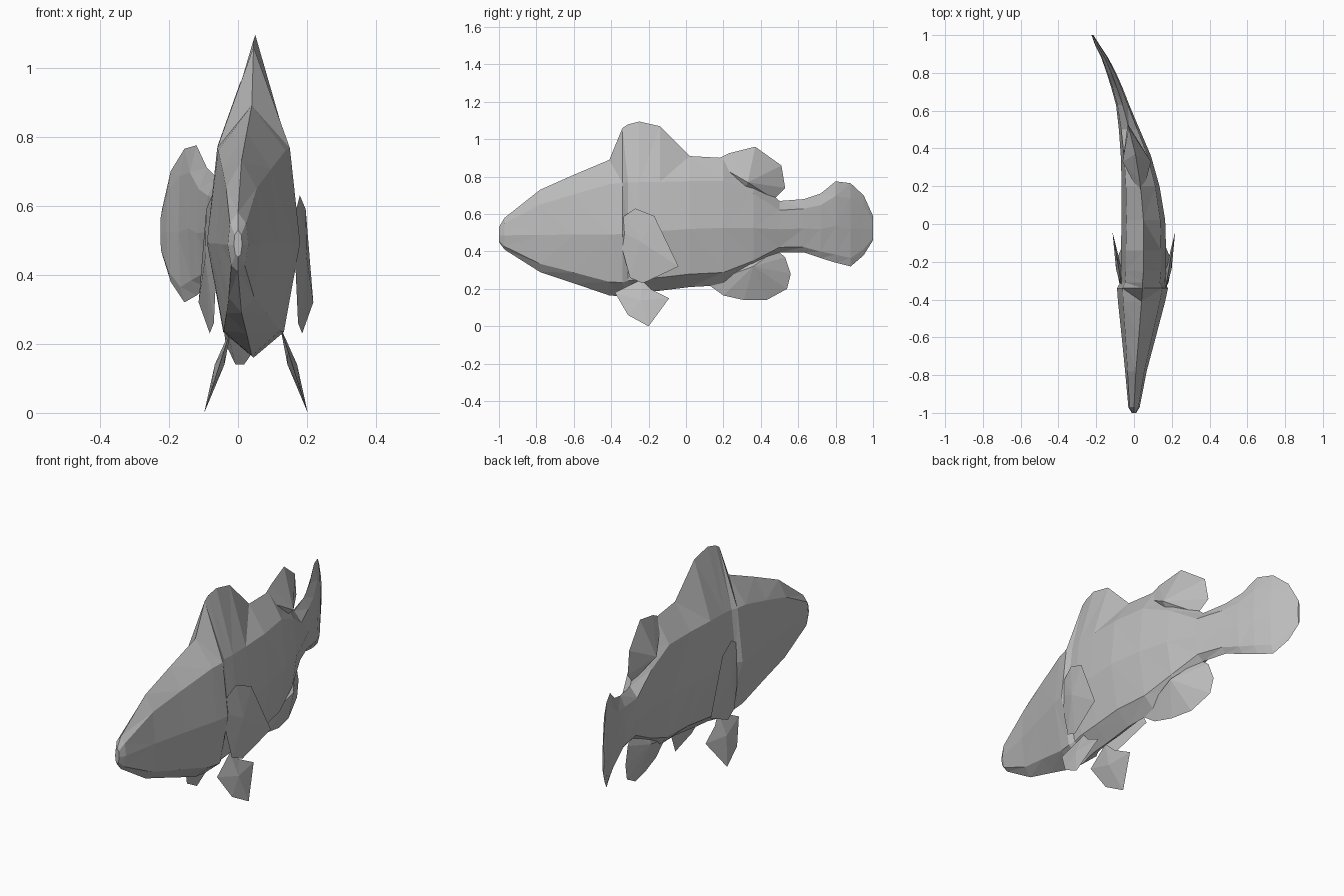
import bpy, bmesh

if "Cube" in bpy.data.objects:
    bpy.data.objects.remove(bpy.data.objects["Cube"], do_unlink=True)

# One matte grey for the whole fish
GREY = (0.5, 0.5, 0.5, 1.0)
grey = bpy.data.materials.new("plain grey")
grey.use_nodes = True
grey.diffuse_color = GREY
grey.node_tree.nodes["Principled BSDF"].inputs["Base Color"].default_value = GREY

# Body stations: y, spine x, belly z, back z, half width, crest height above back
STATIONS = [
    (-1, 0, .45, .53, .012, 0),
    (-.97, 0, .41, .58, .03, 0),
    (-.78, .01, .29, .73, .057, 0),
    (-.6, .025, .23, .81, .09, 0),
    (-.41, .04, .165, .89, .125, 0),
    (-.34, .045, .16, .9, .135, .16),
    (-.31, .045, .17, .9, .118, .18),
    (-.25, .05, .18, .9, .12, .195),
    (-.14, .05, .19, .9, .12, .17),
    (.02, .05, .21, .9, .115, .01),
    (.2, .035, .22, .9, .1, 0),
    (.36, .01, .3, .8, .08, 0),
    (.5, -.025, .395, .67, .055, 0),
    (.63, -.06, .395, .68, .035, 0),
    (.72, -.09, .365, .71, .03, 0),
    (.8, -.12, .34, .775, .025, 0),
    (.88, -.155, .32, .765, .018, 0),
    (.95, -.195, .38, .7, .012, 0),
    (1, -.22, .46, .59, .005, 0),
]

# Cross-section side: height fraction and width fraction, from back to belly
SECTION = [(.82, .78), (.45, 1), (.1, .65)]


def spine_x(y):
    """Sideways position of the curved spine at a given length."""
    for a, b in zip(STATIONS, STATIONS[1:]):
        if y <= b[0]:
            return a[1] + (b[1] - a[1]) * (y - a[0]) / (b[0] - a[0])
    return STATIONS[-1][1]


def finish(bm, name):
    """Turn a bmesh into a flat-shaded grey object."""
    bmesh.ops.triangulate(bm, faces=[f for f in bm.faces if len(f.verts) == 4])
    bmesh.ops.recalc_face_normals(bm, faces=bm.faces[:])
    mesh = bpy.data.meshes.new(name)
    bm.to_mesh(mesh)
    bm.free()
    mesh.materials.append(grey)
    obj = bpy.data.objects.new(name, mesh)
    bpy.context.collection.objects.link(obj)
    return obj


def loft_body():
    """Skin faceted rings from nose to tail, including the crest and tail fin."""
    bm = bmesh.new()
    rings = []
    for y, x, belly, back, width, crest in STATIONS:
        height = back - belly
        right = [(x - w * width, y, belly + h * height) for h, w in SECTION]
        left = [(x + w * width, y, belly + h * height) for h, w in SECTION]
        outline = [(x, y, back + crest)] + left + [(x, y, belly)] + right[::-1]
        rings.append([bm.verts.new(p) for p in outline])
    count = len(rings[0])
    for a, b in zip(rings, rings[1:]):
        for i in range(count):
            j = (i + 1) % count
            bm.faces.new((a[i], a[j], b[j], b[i]))
    bm.faces.new(rings[0])
    bm.faces.new(rings[-1])
    return finish(bm, "body")


def lens_fin(name, outline, hub, thickness, x_at):
    """Sharp-rimmed fin: a (y, z) outline fanned to a raised hub on each side."""
    bm = bmesh.new()
    rim = [bm.verts.new((x_at(y, z), y, z)) for y, z in outline]
    for side in (-1, 1):
        centre = bm.verts.new((x_at(*hub) + side * thickness, *hub))
        for a, b in zip(rim, rim[1:] + rim[:1]):
            bm.faces.new((a, b, centre))
    return finish(bm, name)


loft_body()

# Fins on the centre line
lens_fin("rear_dorsal_fin",
         [(.14, .88), (.23, .925), (.37, .96), (.51, .86), (.53, .74),
          (.47, .68), (.3, .7)],
         (.33, .77), .075, lambda y, z: spine_x(y))
lens_fin("anal_fin",
         [(.11, .23), (.2, .165), (.31, .14), (.43, .14), (.54, .2),
          (.56, .28), (.53, .37), (.48, .41), (.3, .36)],
         (.36, .32), .06, lambda y, z: spine_x(y))

# Paired fins, mirrored about the spine at the shoulders
SHOULDER_X = .052
PECTORAL = [(-.37, .52), (-.33, .59), (-.27, .63), (-.17, .59),
            (-.04, .32), (-.23, .23), (-.3, .26)]
PELVIC = [(-.38, .18), (-.31, .06), (-.2, 0), (-.09, .15), (-.19, .2), (-.24, .25)]

for label, side in (("left", 1), ("right", -1)):
    lens_fin(label + "_pectoral_fin", PECTORAL, (-.24, .45), .015,
             lambda y, z: SHOULDER_X + side * (.11 + .17 * (y + .37)))
    lens_fin(label + "_pelvic_fin", PELVIC, (-.24, .14), .014,
             lambda y, z: SHOULDER_X + side * (.15 - .32 * z))
